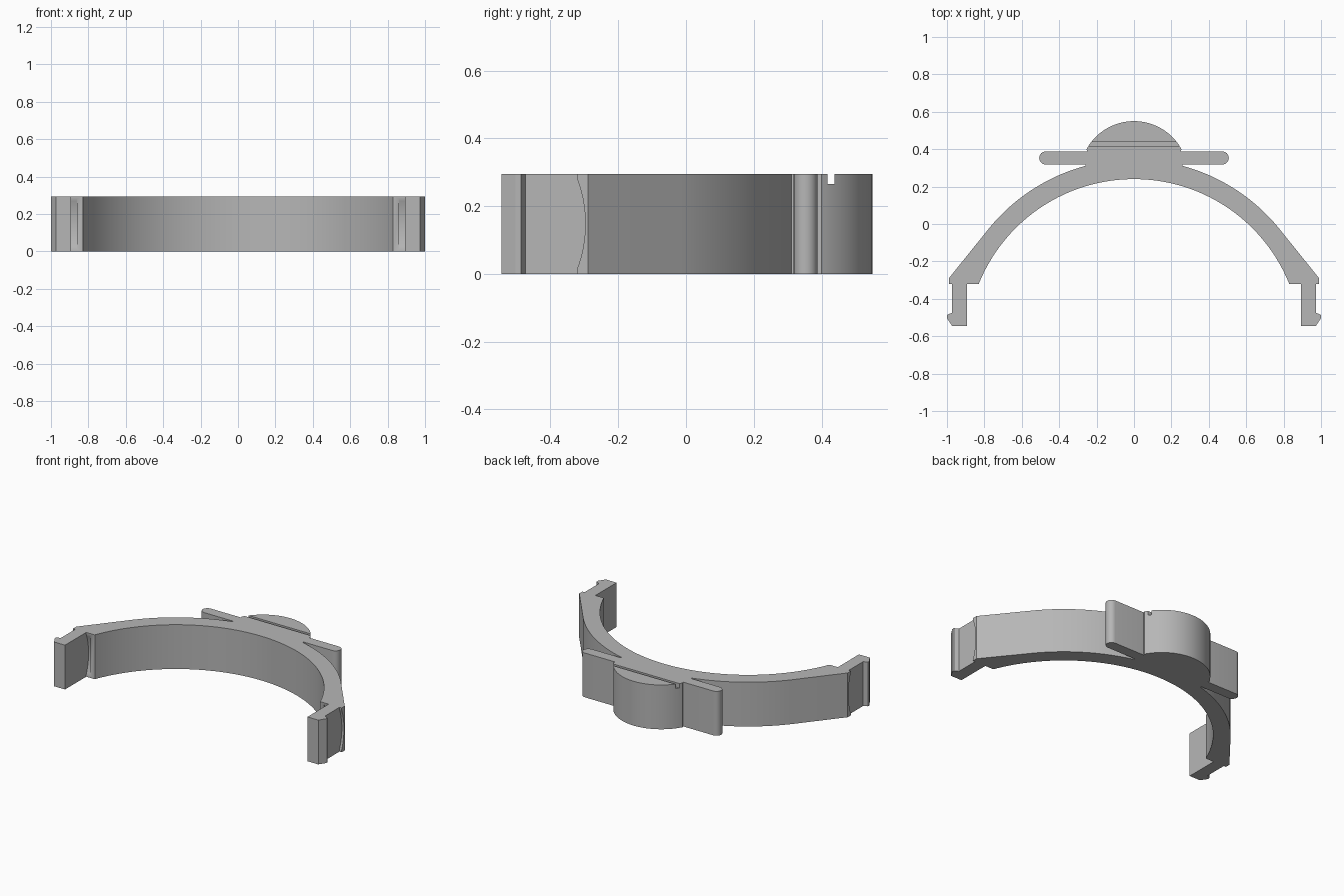
import bpy
import bmesh
from math import cos, sin, radians
from mathutils import Matrix

HEIGHT = 0.295
CENTRE_Y = -0.655

default = bpy.data.objects.get("Cube")
if default:
    bpy.data.objects.remove(default, do_unlink=True)

grey = bpy.data.materials.new("plain grey")
grey.use_nodes = True
GREY = (0.47, 0.47, 0.47, 1)
grey.diffuse_color = GREY
grey.node_tree.nodes["Principled BSDF"].inputs["Base Color"].default_value = GREY


def arc(cx, cy, r, start, end, steps):
    angles = [radians(start + (end - start) * i / steps) for i in range(steps + 1)]
    return [(cx + r * cos(a), cy + r * sin(a)) for a in angles]


def mirrored(path):
    return [(-x, y) for x, y in reversed(path)]


def finish(bm, name):
    bmesh.ops.recalc_face_normals(bm, faces=bm.faces)
    mesh = bpy.data.meshes.new(name)
    bm.to_mesh(mesh)
    bm.free()
    mesh.materials.append(grey)
    obj = bpy.data.objects.new(name, mesh)
    bpy.context.collection.objects.link(obj)
    return obj


def prism(name, outline, z0=0, z1=HEIGHT):
    bm = bmesh.new()
    face = bm.faces.new([bm.verts.new((x, y, z0)) for x, y in outline])
    extruded = bmesh.ops.extrude_face_region(bm, geom=[face])["geom"]
    top = [v for v in extruded if isinstance(v, bmesh.types.BMVert)]
    bmesh.ops.translate(bm, verts=top, vec=(0, 0, z1 - z0))
    return finish(bm, name)


def combine(target, tool, operation):
    mod = target.modifiers.new(operation.lower(), "BOOLEAN")
    mod.operation = operation
    mod.solver = "EXACT"
    mod.object = tool
    bpy.context.view_layer.objects.active = target
    bpy.ops.object.modifier_apply(modifier=mod.name)
    bpy.data.objects.remove(tool, do_unlink=True)


# Arch, shoulders, wing plate and rounded boss share one outline
half = arc(0, CENTRE_Y, 0.895, 90, 22, 40)
half += [(0.834, -0.322), (0.989, -0.322), (0.989, -0.289)]
half += arc(0, CENTRE_Y, 1.0, 39.9, 75, 24)
half += [(0.26, 0.318)]
half += arc(0.472, 0.353, 0.035, -90, 90, 12)
half += [(0.25, 0.388)]
half += arc(0, 0.26, 0.29, 28.9, 90, 24)
body = prism("curved_band", half + mirrored(half[1:-1]))

# Narrow slot across the top of the boss
slot = prism("slot_cutter", [(-0.4, 0.418), (0.4, 0.418), (0.4, 0.438), (-0.4, 0.438)],
             0.265, HEIGHT + 0.1)
combine(body, slot, "DIFFERENCE")

# Hollow the shoulder ends, then join on the hooked legs
leg = [(0.893, -0.285), (0.893, -0.545), (0.973, -0.545), (1.0, -0.503),
       (1.0, -0.487), (0.973, -0.474), (0.973, -0.285)]
for side in (1, -1):
    bm = bmesh.new()
    bmesh.ops.create_cone(
        bm, cap_ends=True, segments=96, radius1=0.378, radius2=0.378, depth=0.2,
        matrix=Matrix.Translation((side * 0.96, -0.297 - 0.378, HEIGHT / 2))
        @ Matrix.Rotation(radians(90), 4, "Y"))
    combine(body, finish(bm, "shoulder_cutter"), "DIFFERENCE")
    outline = leg if side == 1 else mirrored(leg)
    combine(body, prism("hooked_leg", outline), "UNION")

# Smooth the curves and keep the corners crisp
bpy.ops.object.select_all(action="DESELECT")
body.select_set(True)
bpy.context.view_layer.objects.active = body
bpy.ops.object.shade_smooth_by_angle(angle=radians(25))
